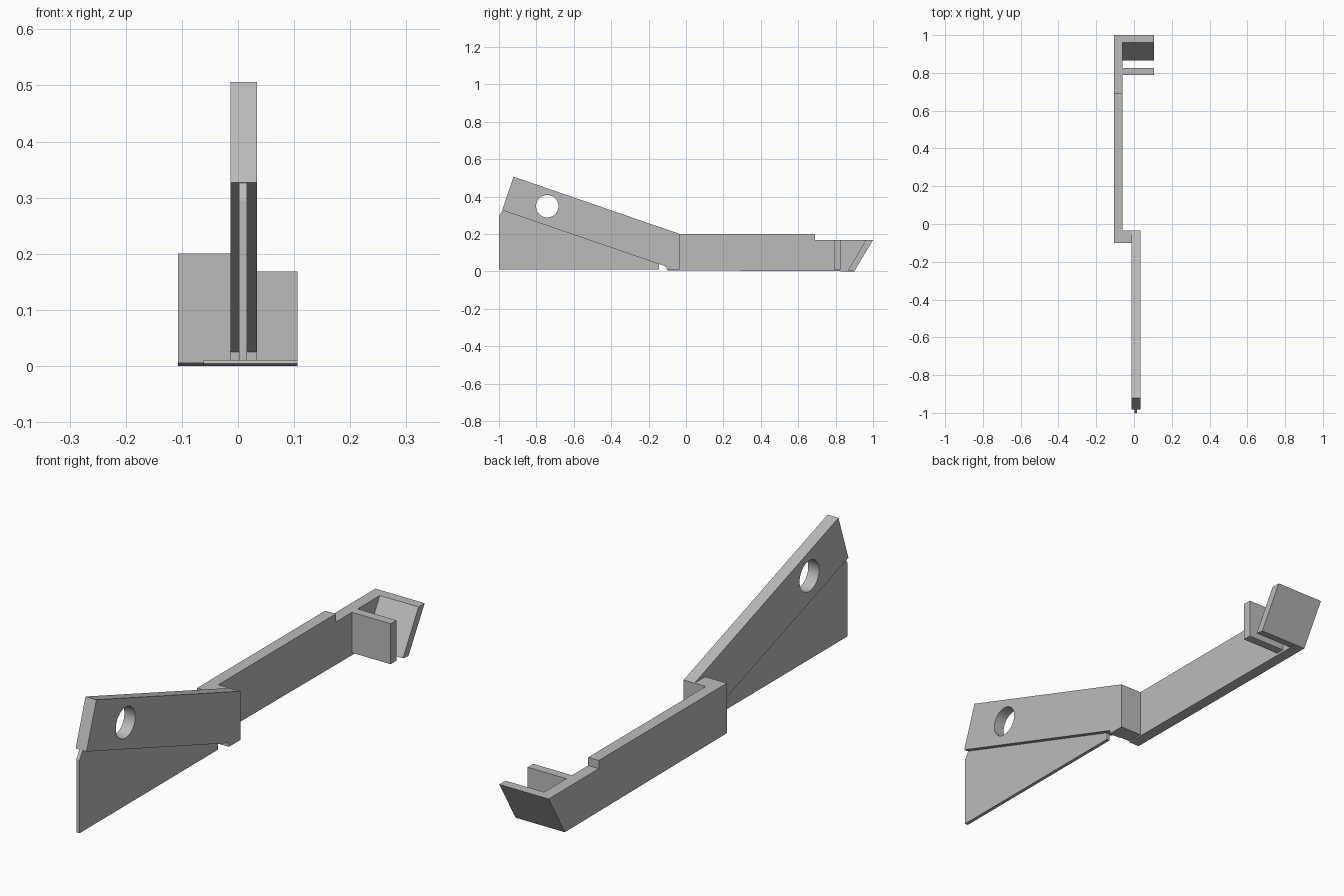
import bpy, bmesh, math

if "Cube" in bpy.data.objects:
    bpy.data.objects.remove(bpy.data.objects["Cube"], do_unlink=True)

grey = bpy.data.materials.new("plain_grey")
grey.use_nodes = True
colour = (0.5, 0.5, 0.5, 1)
grey.diffuse_color = colour
grey.node_tree.nodes["Principled BSDF"].inputs["Base Color"].default_value = colour


def side_profile(name, x0, x1, outline):
    """Extrude a (y, z) outline from x0 to x1."""
    bm = bmesh.new()
    face = bm.faces.new([bm.verts.new((x0, y, z)) for y, z in outline])
    new = bmesh.ops.extrude_face_region(bm, geom=[face])["geom"]
    moved = [v for v in new if isinstance(v, bmesh.types.BMVert)]
    bmesh.ops.translate(bm, verts=moved, vec=(x1 - x0, 0, 0))
    bmesh.ops.recalc_face_normals(bm, faces=bm.faces)
    mesh = bpy.data.meshes.new(name)
    bm.to_mesh(mesh)
    bm.free()
    mesh.materials.append(grey)
    ob = bpy.data.objects.new(name, mesh)
    bpy.context.collection.objects.link(ob)
    return ob


def block(name, x0, x1, y0, y1, z0, z1):
    return side_profile(name, x0, x1, [(y0, z0), (y1, z0), (y1, z1), (y0, z1)])


BAR_OUT, BAR_IN = -0.107, -0.061      # long rear bar, across x
ARM_R, ARM_L = -0.013, 0.034          # raised front arm, across x
HOOK_L = 0.106                        # free end of the hook walls
TOP, HOOK_TOP = 0.2, 0.168

# Long bar with a stepped top and a slanted rear end
side_profile("long_bar", BAR_OUT, BAR_IN, [
    (-0.1, 0.005), (0.9, 0), (1, HOOK_TOP), (0.69, HOOK_TOP), (0.69, TOP), (-0.1, TOP)])

# Rear hook: upright rib and slanted end wall
block("hook_rib", BAR_IN, HOOK_L, 0.79, 0.825, 0.01, HOOK_TOP)
side_profile("hook_end_wall", BAR_IN, HOOK_L, [
    (0.866, 0.004), (0.9, 0), (1, HOOK_TOP), (0.962, HOOK_TOP)])

# Joint between the bar and the arm
block("joint", BAR_IN, ARM_R, -0.1, -0.034, 0.01, TOP)

# Raised arm with a round hole
arm = side_profile("raised_arm", ARM_R, ARM_L, [
    (-0.922, 0.506), (-0.983, 0.327), (-0.105, 0.025), (-0.105, 0.01),
    (-0.034, 0.01), (-0.034, TOP)])
bpy.ops.mesh.primitive_cylinder_add(vertices=48, radius=0.06, depth=0.3,
                                    location=(0, -0.742, 0.348),
                                    rotation=(0, math.pi / 2, 0))
cutter = bpy.context.object
cutter.data.materials.append(grey)
cut = arm.modifiers.new("hole", "BOOLEAN")
cut.operation, cut.object, cut.solver = "DIFFERENCE", cutter, "EXACT"
bpy.ops.object.select_all(action="DESELECT")
arm.select_set(True)
bpy.context.view_layer.objects.active = arm
bpy.ops.object.modifier_apply(modifier="hole")
bpy.data.objects.remove(cutter, do_unlink=True)
bpy.ops.object.shade_smooth_by_angle(angle=math.radians(30))

# Thin fin hanging under the arm
side_profile("thin_fin", 0.002, 0.016, [
    (-1, 0.01), (-0.145, 0.01), (-0.145, 0.04), (-0.98, 0.327), (-1, 0.295)])
